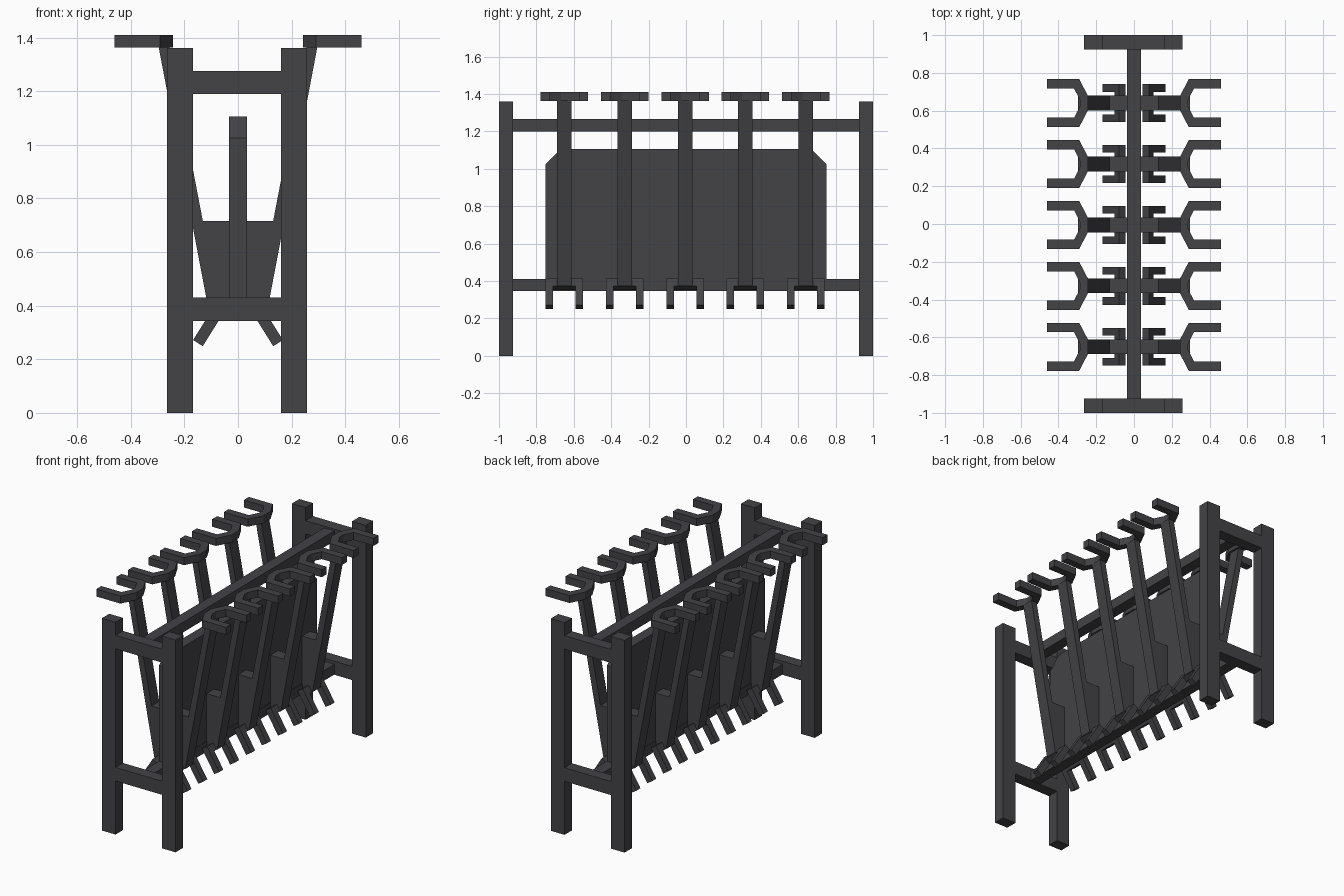
import bpy, bmesh
from mathutils import Vector

if "Cube" in bpy.data.objects:
    bpy.data.objects.remove(bpy.data.objects["Cube"])

mat = bpy.data.materials.new("dark grey steel")
mat.diffuse_color = (0.056, 0.054, 0.061, 1)
mat.use_nodes = True
mat.node_tree.nodes["Principled BSDF"].inputs["Base Color"].default_value = mat.diffuse_color


def prism(name, pts, offset):
    """Extrude a planar outline by an offset vector."""
    bm = bmesh.new()
    off = Vector(offset)
    a = [bm.verts.new(Vector(p)) for p in pts]
    b = [bm.verts.new(Vector(p) + off) for p in pts]
    bm.faces.new(a)
    bm.faces.new(b)
    n = len(a)
    for i in range(n):
        bm.faces.new((a[i], a[(i + 1) % n], b[(i + 1) % n], b[i]))
    bmesh.ops.recalc_face_normals(bm, faces=bm.faces)
    me = bpy.data.meshes.new(name)
    bm.to_mesh(me)
    bm.free()
    me.materials.append(mat)
    ob = bpy.data.objects.new(name, me)
    bpy.context.collection.objects.link(ob)
    return ob


def box(name, x0, x1, y0, y1, z0, z1):
    return prism(name, [(x0, y0, z0), (x1, y0, z0), (x1, y1, z0), (x0, y1, z0)], (0, 0, z1 - z0))


# End frames: two posts and two cross bars each
for y0 in (-1, 0.925):
    y1 = y0 + 0.075
    box("post_left", -0.265, -0.168, y0, y1, 0, 1.36)
    box("post_right", 0.161, 0.258, y0, y1, 0, 1.36)
    box("lower_cross_bar", -0.168, 0.161, y0, y1, 0.343, 0.43)
    box("upper_cross_bar", -0.168, 0.161, y0, y1, 1.19, 1.276)

# Long rails
box("lower_rail", -0.036, 0.036, -0.925, 0.925, 0.345, 0.41)
box("upper_rail", -0.036, 0.036, -0.925, 0.925, 1.2, 1.265)

# Centre panel with clipped upper corners
panel = [(-0.75, 0.41), (0.75, 0.41), (0.75, 1.025), (0.67, 1.105), (-0.67, 1.105), (-0.75, 1.025)]
prism("centre_panel", [(-0.034, y, z) for y, z in panel], (0.068, 0, 0))

# Sloping arm with gusset (x, z); top fork (x, y); foot fork (distance down slope, y)
arm = [(0.296, 1.365), (0.256, 1.365), (0.131, 0.715), (0.034, 0.715), (0.034, 0.375), (0.108, 0.375)]
fork = [(0.46, 0.127), (0.29, 0.127), (0.243, 0.037), (0.243, -0.037), (0.29, -0.127), (0.46, -0.127),
        (0.46, -0.077), (0.317, -0.077), (0.287, -0.018), (0.287, 0.018), (0.317, 0.077), (0.46, 0.077)]
foot = [(0, -0.1), (0.165, -0.1), (0.165, -0.06), (0.045, -0.06),
        (0.045, 0.06), (0.165, 0.06), (0.165, 0.1), (0, 0.1)]

for i in range(5):
    yc = -0.65 + 0.3225 * i
    for s in (-1, 1):
        prism("arm", [(s * x, yc - 0.039, z) for x, z in arm], (0, 0.078, 0))
        prism("top_fork", [(s * x, yc + y, 1.362) for x, y in fork], (0, 0, 0.048))
        prism("foot_fork", [(s * (0.08 + 0.53 * d), yc + y, 0.412 - 0.85 * d) for d, y in foot],
              (-s * 0.036, 0, -0.023))
